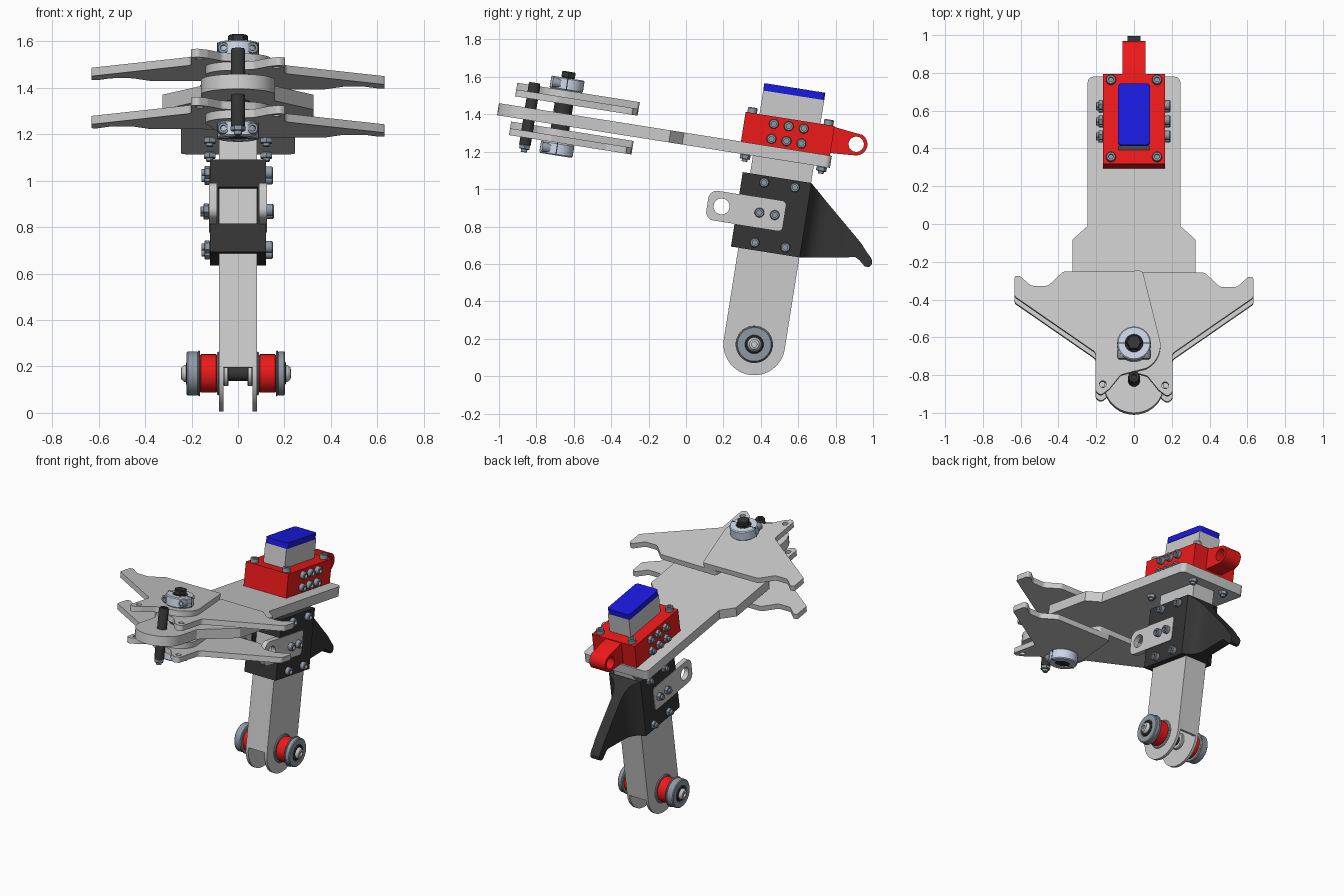
import bpy, bmesh
from math import sin, cos, tan, pi, radians
from mathutils import Matrix, Vector

if "Cube" in bpy.data.objects:
    bpy.data.objects.remove(bpy.data.objects["Cube"])

# The whole mechanism leans 9 degrees: build in a local frame (x, u, w) at the wheel axle
TILT = Matrix.Translation((0, 0.365, 0.17)) @ Matrix.Rotation(radians(-9), 4, 'X')


def material(name, rgb):
    m = bpy.data.materials.new(name)
    m.diffuse_color = (*rgb, 1)
    m.use_nodes = True
    m.node_tree.nodes["Principled BSDF"].inputs["Base Color"].default_value = m.diffuse_color
    return m


RED = material("red_paint", (0.85, 0.01, 0.01))
BLUE = material("blue_plastic", (0.01, 0.01, 0.75))
BLACK = material("black_paint", (0.035, 0.035, 0.035))
STEEL = material("steel", (0.27, 0.32, 0.37))
BRIGHT = material("bright_steel", (0.6, 0.68, 0.8))


def finish(name, bm, mat):
    bmesh.ops.remove_doubles(bm, verts=bm.verts, dist=1e-5)
    bmesh.ops.recalc_face_normals(bm, faces=bm.faces)
    bm.transform(TILT)
    me = bpy.data.meshes.new(name)
    bm.to_mesh(me)
    bm.free()
    ob = bpy.data.objects.new(name, me)
    bpy.context.collection.objects.link(ob)
    if mat:
        me.materials.append(mat)


def arc(cx, cy, r, a0, a1, n=20):
    return [(cx + r * cos(radians(a0 + (a1 - a0) * i / n)),
             cy + r * sin(radians(a0 + (a1 - a0) * i / n))) for i in range(n + 1)]


def circle(cx, cy, r, n=24):
    return arc(cx, cy, r, 0, 360, n)[:-1]


def rounded(pts, n=6):
    """Polygon of (x, y, corner radius)."""
    out = []
    for i, (x, y, r) in enumerate(pts):
        p = Vector((x, y))
        d1 = (Vector(pts[i - 1][:2]) - p).normalized()
        d2 = (Vector(pts[(i + 1) % len(pts)][:2]) - p).normalized()
        if r == 0:
            out.append((x, y))
            continue
        h = d1.angle(d2) / 2
        c = p + (d1 + d2).normalized() * r / sin(h)
        a, b = p + d1 * r / tan(h) - c, p + d2 * r / tan(h) - c
        out += [tuple(c + a.lerp(b, k / n).normalized() * r) for k in range(n + 1)]
    return out


def prism(name, outline, axis, lo, hi, mat=None, holes=()):
    """Axis 'x': outline is (u, w). Axis 'w': outline is (x, u)."""
    bm = bmesh.new()
    for loop in (outline, *holes):
        vs = [bm.verts.new((lo, a, b) if axis == 'x' else (a, b, lo)) for a, b in loop]
        for i, v in enumerate(vs):
            bm.edges.new((vs[i - 1], v))
    bmesh.ops.triangle_fill(bm, edges=bm.edges[:], use_beauty=True)
    new = bmesh.ops.extrude_face_region(bm, geom=bm.faces[:])["geom"]
    step = Vector((hi - lo, 0, 0)) if axis == 'x' else Vector((0, 0, hi - lo))
    bmesh.ops.translate(bm, vec=step, verts=[g for g in new if isinstance(g, bmesh.types.BMVert)])
    finish(name, bm, mat)


def loft(name, rings, mat=None, capped=False):
    bm = bmesh.new()
    rows = [[bm.verts.new(p) for p in ring] for ring in rings]
    for a, b in zip(rows, rows[1:]):
        for i in range(len(a)):
            bm.faces.new((a[i - 1], a[i], b[i], b[i - 1]))
    if capped:
        bm.faces.new(rows[0])
        bm.faces.new(rows[-1])
    finish(name, bm, mat)


def box(name, x, u, w, mat=None):
    prism(name, [(x[0], u[0]), (x[1], u[0]), (x[1], u[1]), (x[0], u[1])], 'w', *w, mat)


def lathe(name, at, direction, profile, mat=None, n=32):
    """Revolve (radius, height) pairs around a direction."""
    q = Vector((0, 0, 1)).rotation_difference(Vector(direction))
    loft(name, [[Vector(at) + q @ Vector((r * cos(2 * pi * i / n), r * sin(2 * pi * i / n), h))
                 for i in range(n)] for r, h in profile], mat)


def rod(name, at, direction, r, lo, hi, mat=None, n=32):
    c = min(r * 0.12, 0.005)
    lathe(name, at, direction, [(0, lo), (r - c, lo), (r, lo + c), (r, hi - c), (r - c, hi), (0, hi)], mat, n)


def socket_head(name, at, direction, r=0.026, h=0.03):
    lathe(name, at, direction, [(0, 0), (r, 0), (r, h * .85), (r * .85, h), (r * .5, h), (r * .5, h * .4), (0, h * .4)], STEEL, 20)


def nut(name, at, direction, r=0.028):
    rod(name, at, direction, r, 0, 0.025, STEEL, 6)
    rod(name + "_thread", at, direction, r * 0.55, 0, 0.038, STEEL, 14)


def cross_bolt(name, u, w, x):
    socket_head(name + "_head", (x, u, w), (1, 0, 0))
    nut(name + "_nut", (-x, u, w), (-1, 0, 0))


# Post: rectangular tube whose side walls end in round fork lugs
side = arc(0, 0, 0.165, 0, -180, 28) + [(-0.165, 1.35), (0.165, 1.35)]
for s in (-1, 1):
    prism("post_side", side, 'x', s * 0.062, s * 0.081)
    box("post_wall", (-0.062, 0.062), sorted((s * 0.145, s * 0.165)), (0, 1.35))
prism("post_cap", rounded([(-0.085, -0.165, 0.02), (0.085, -0.165, 0.02), (0.085, 0.165, 0.02), (-0.085, 0.165, 0.02)]),
      'w', 1.348, 1.388, BLUE)

# Wheels and axle
rod("axle", (0, 0, 0), (1, 0, 0), 0.032, -0.2, 0.2, BLACK)
for s in (-1, 1):
    d, e = (s, 0, 0), (0.018 if s < 0 else 0)
    rod("fork_spacer", (0, 0, 0), d, 0.055, 0.04, 0.063)
    rod("inner_flange", (0, 0, 0), d, 0.095, 0.08, 0.09, STEEL)
    rod("red_roller", (0, 0, 0), d, 0.083, 0.09, 0.165, RED)
    rod("outer_flange", (0, 0, 0), d, 0.1, 0.163, 0.172, STEEL)
    lathe("wheel", (0, 0, 0), d, [(0, .17), (.09, .17), (.095, .175), (.095, .198 + e), (.09, .203 + e),
                                  (.055, .203 + e), (.055, .195 + e), (0, .195 + e)], STEEL)
    rod("wheel_hub", (0, 0, 0), d, 0.05, 0.19, 0.207 + e, BLACK)
    lathe("wheel_bolt", (0, 0, 0), d, [(.038, .2 + e), (.036, .214 + e), (.026, .226 + e), (.014, .228 + e),
                                       (.014, .215 + e), (0, .215 + e)])

# Black clamp block tapering into a rear handle: (u, half width, bottom, top)
sections = [(-0.15, .12, .497, .9), (.167, .12, .497, .9), (.185, .085, .5, .883), (.205, .058, .503, .866),
            (.24, .04, .508, .834), (.275, .035, .513, .803), (.461, .035, .545, .64), (.485, .035, .532, .618),
            (.519, .035, .503, .579), (.543, .035, .505, .555), (.553, .035, .52, .54)]
loft("clamp_block", [[(-h, u, a), (h, u, a), (h, u, b), (-h, u, b)] for u, h, a, b in sections], BLACK, True)
for w in ((0.497, 0.622), (0.78, 0.9)):
    box("clamp_front_bar", (-0.12, 0.12), (-0.205, -0.148), w, BLACK)
for s in (-1, 1):
    box("clamp_cheek", sorted((s * 0.083, s * 0.117)), (-0.205, -0.148), (0.62, 0.79), BLACK)
    prism("clamp_arm", rounded([(-.365, .62, .045), (.05, .62, .02), (.05, .78, .02), (-.365, .78, .045)]),
          'x', s * 0.09, s * 0.124, None, [circle(-0.288, 0.701, 0.043)])
for u, w, x in [(-.083, .863, .12), (.083, .863, .12), (-.083, .538, .12), (.083, .538, .12), (-.083, .7, .124), (0, .7, .124)]:
    cross_bolt("clamp_bolt", u, w, x)

# Main plate with flared middle and round nose
half = [(.245, .252, .03), (.245, -.548, 0), (.325, -.62, 0), (.325, -.98, 0), (.16, -1.22, 0)]
right = half[1:] + [(x, y, 0) for x, y in arc(0, -1.39, 0.16, 0, -180)]
left = [(-x, u, r) for x, u, r in reversed(half)]
prism("main_plate", rounded([half[0]] + right + left), 'w', 0.995, 1.06)

# Red block with rear lug
box("red_block", (-0.163, 0.163), (-0.24, 0.242), (1.06, 1.22), RED)
lug = [(0.2, 1.075), (0.26, 1.075)] + arc(0.371, 1.142, 0.06, -85, 65, 16) + [(0.24, 1.215), (0.2, 1.215)]
prism("red_lug", lug, 'x', -0.06, 0.06, RED, [circle(0.371, 1.142, 0.041)])
for w in (1.1, 1.181):
    for u in (-0.081, 0, 0.081):
        cross_bolt("block_bolt", u, w, 0.163)
for x in (-0.122, 0.122):
    for u in (-0.205, 0.208):
        socket_head("block_top_bolt", (x, u, 1.22), (0, 0, 1))
        nut("block_under_nut", (x, u, 0.995), (0, 0, -1))

# Jaws: mirrored pair in two layers, above and below the plate
jaw = [(-.632, -.835, .012), (-.605, -.835, .01), (-.545, -.888, .03), (-.455, -.888, .03), (-.375, -.812, .03),
       (.045, -.807, .02)]
jaw += [(x, y, 0) for x, y in arc(0, -1.206, 0.14, 10, -62, 12)]
jaw += [(-.07, -1.365, .03), (-.13, -1.44, .02), (-.175, -1.475, .02), (-.203, -1.455, .02), (-.203, -1.245, .03), (-.632, -.945, .02)]
for base in (0.9, 1.11):
    for s, lift in ((1, 0.0365), (-1, 0)):
        prism("jaw", [(s * x, u) for x, u in rounded(jaw)], 'w', base + lift, base + lift + 0.0365, None,
              [circle(-s * 0.165, -1.415, 0.018, 16)])

# Jaw pivot with split clamp collars
P = (0, -1.206, 0)
rod("jaw_pivot", P, (0, 0, 1), 0.05, 0.835, 1.25, BLACK)
for a, b, s in ((1.183, 1.25, 1), (0.832, 0.9, -1)):
    lathe("collar", P, (0, 0, 1), [(.048, a), (.084, a), (.09, a + .006), (.09, b - .006), (.084, b), (.048, b), (.048, a)], BRIGHT)
    box("collar_split", (-0.0905, 0.0905), (-1.209, -1.203), (a + 0.002, b + 0.001) if s > 0 else (a - 0.001, b - 0.002), BLACK)
    for x in (-0.063, 0.063):
        socket_head("collar_screw", (x, -1.24, (a + b) / 2), (0, -1, 0), 0.026, 0.045)
rod("pivot_head", P, (0, 0, 1), 0.042, 1.25, 1.285, BLACK, 6)

# Front stop pin
N = (0, -1.378, 0)
lathe("stop_pin", N, (0, 0, 1), [(0, .86), (.031, .86), (.031, 1.19), (.027, 1.198), (.014, 1.198), (.014, 1.18), (0, 1.18)], BLACK)
rod("stop_pin_nut", N, (0, 0, 1), 0.032, 0.838, 0.862, STEEL, 6)
rod("stop_pin_thread", N, (0, 0, 1), 0.017, 0.822, 0.845, STEEL, 16)

for ob in bpy.context.collection.objects:
    ob.select_set(True)
    bpy.context.view_layer.objects.active = ob
bpy.ops.object.shade_smooth_by_angle(angle=radians(30))
